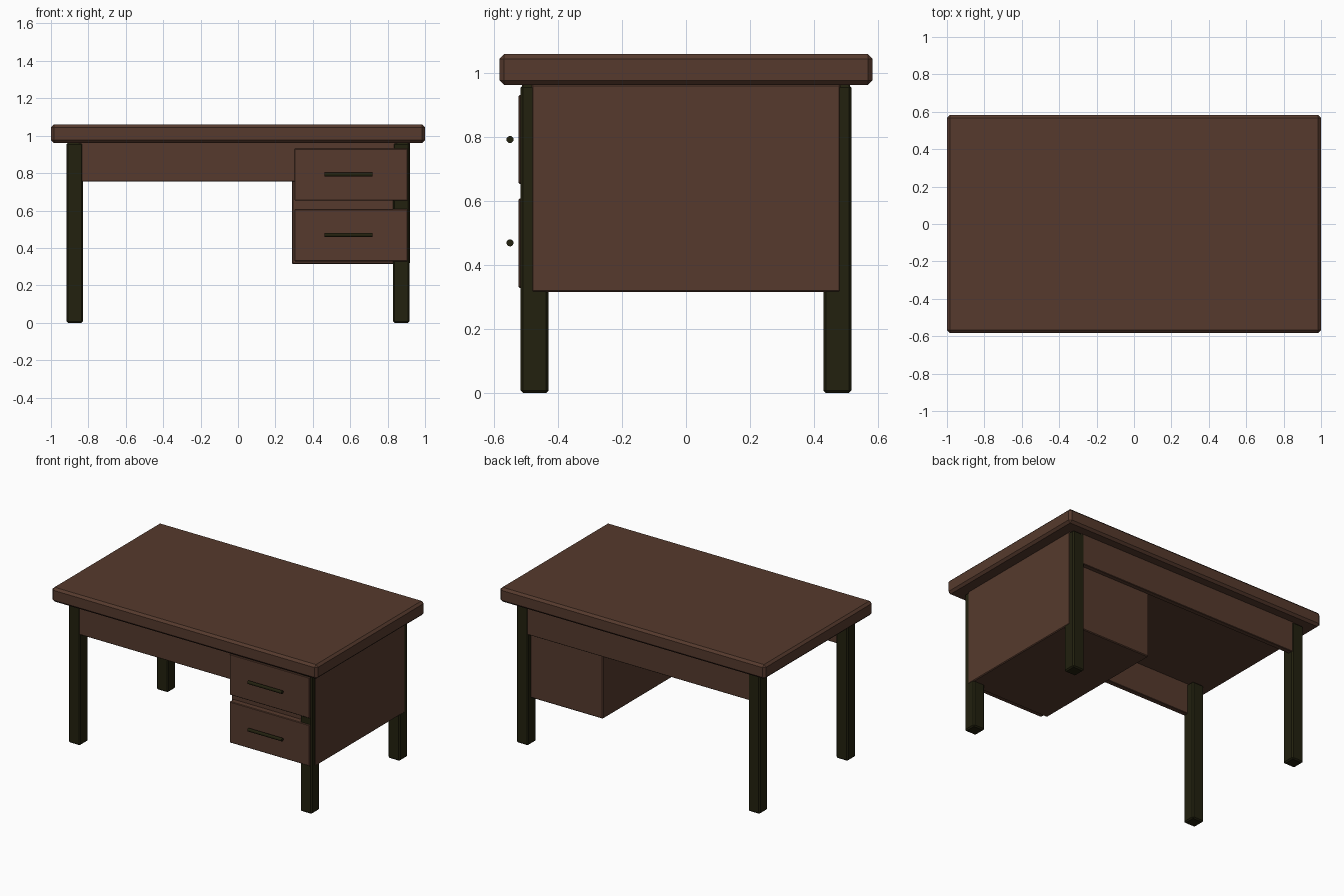
import bpy, bmesh
from mathutils import Matrix

if "Cube" in bpy.data.objects:
    bpy.data.objects.remove(bpy.data.objects["Cube"])


def material(name, colour):
    m = bpy.data.materials.new(name)
    m.diffuse_color = (*colour, 1)
    m.use_nodes = True
    m.node_tree.nodes["Principled BSDF"].inputs["Base Color"].default_value = m.diffuse_color
    return m


wood = material("brown wood", (0.092, 0.042, 0.026))
dark = material("dark metal", (0.016, 0.015, 0.0045))


def finish(name, bm, mat):
    me = bpy.data.meshes.new(name)
    bm.to_mesh(me)
    bm.free()
    me.materials.append(mat)
    ob = bpy.data.objects.new(name, me)
    bpy.context.collection.objects.link(ob)
    return ob


def box(name, x, y, z, mat, bevel):
    """Chamfered box from (min, max) ranges."""
    bm = bmesh.new()
    bmesh.ops.create_cube(bm, size=1)
    for v in bm.verts:
        for i, (lo, hi) in enumerate((x, y, z)):
            v.co[i] = hi if v.co[i] > 0 else lo
    bmesh.ops.bevel(bm, geom=bm.edges[:], offset=bevel, segments=1,
                    affect='EDGES', profile=0.5)
    return finish(name, bm, mat)


# Table top
box("table_top", (-1, 1), (-0.583, 0.583), (0.962, 1.059), wood, 0.015)

# Four legs
for sx, side in ((-1, "left"), (1, "right")):
    for sy, end in ((-1, "front"), (1, "back")):
        cx, cy, h = sx * 0.873, sy * 0.473, 0.0437
        box(f"{end}_{side}_leg", (cx - h, cx + h), (cy - h, cy + h),
            (0, 0.962), dark, 0.008)

# Long aprons, flush with the outside of the legs
for name, y in (("front_apron", (-0.513, -0.478)), ("back_apron", (0.478, 0.513))):
    box(name, (-0.85, 0.85), y, (0.755, 0.965), wood, 0.003)

# Drawer cabinet
box("cabinet", (0.288, 0.919), (-0.483, 0.483), (0.315, 0.965), wood, 0.005)

# Drawer fronts with bar handles
for name, z, hz in (("upper", (0.653, 0.931), 0.792), ("lower", (0.328, 0.608), 0.469)):
    box(f"{name}_drawer", (0.302, 0.907), (-0.523, -0.475), z, wood, 0.004)
    bm = bmesh.new()
    bmesh.ops.create_cone(bm, cap_ends=True, segments=16, radius1=0.011,
                          radius2=0.011, depth=0.257)
    bm.transform(Matrix.Translation((0.591, -0.55, hz)) @ Matrix.Rotation(1.5707963, 4, 'Y'))
    handle = finish(f"{name}_handle", bm, dark)
    for p in handle.data.polygons:
        p.use_smooth = len(p.vertices) == 4
    bpy.context.view_layer.objects.active = handle
    handle.select_set(True)
    bpy.ops.object.shade_smooth_by_angle()
    handle.select_set(False)
